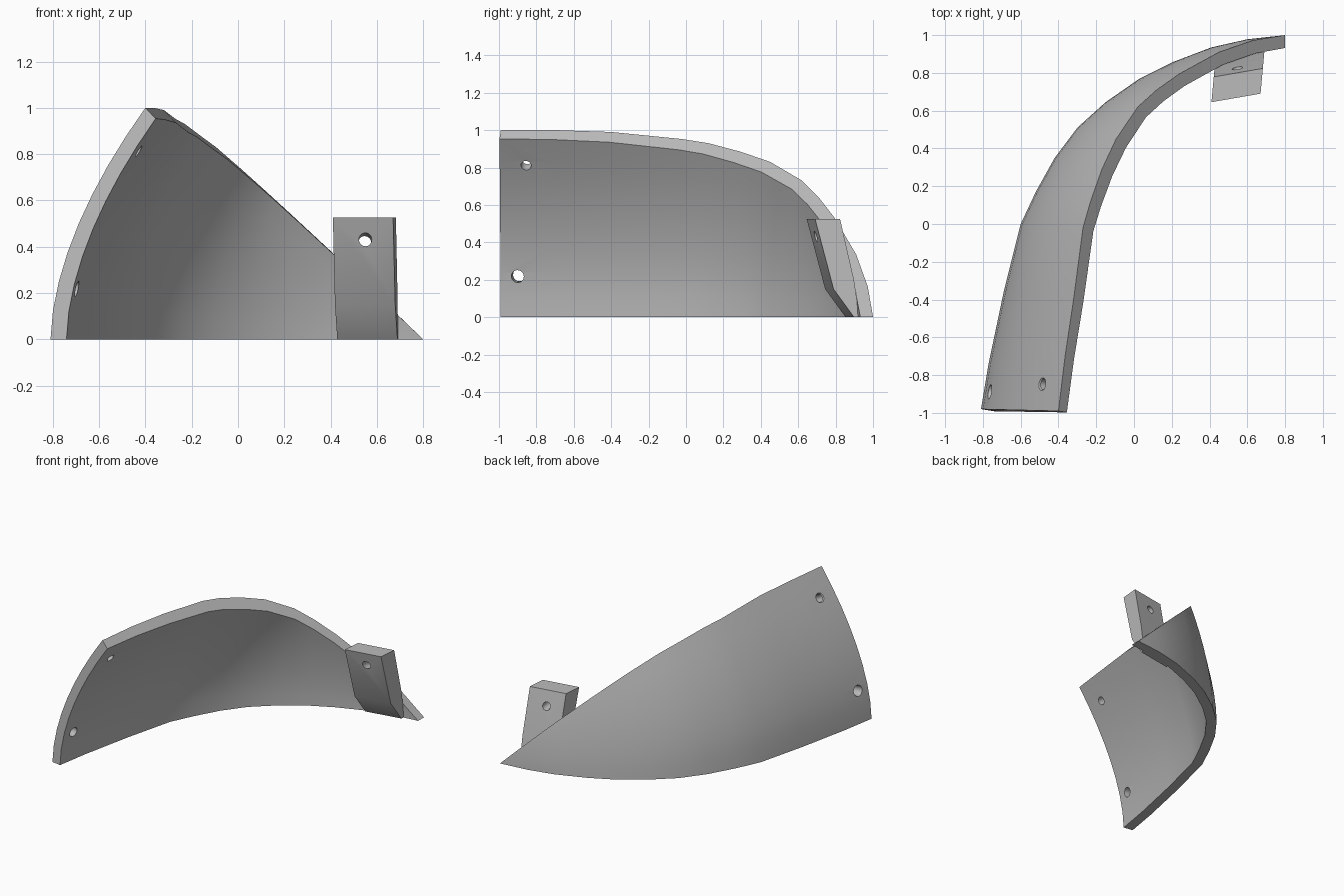
import bpy, bmesh
from mathutils import Vector

cube = bpy.data.objects.get("Cube")
if cube:
    bpy.data.objects.remove(cube, do_unlink=True)

grey = bpy.data.materials.new("plain_grey")
grey.use_nodes = True
colour = (0.5, 0.5, 0.5, 1)
grey.diffuse_color = colour
grey.node_tree.nodes["Principled BSDF"].inputs["Base Color"].default_value = colour

ROWS = 8


def finish(name, bm):
    bmesh.ops.remove_doubles(bm, verts=bm.verts, dist=0.0005)
    bmesh.ops.recalc_face_normals(bm, faces=bm.faces)
    mesh = bpy.data.meshes.new(name)
    bm.to_mesh(mesh)
    bm.free()
    mesh.materials.append(grey)
    obj = bpy.data.objects.new(name, mesh)
    bpy.context.collection.objects.link(obj)
    return obj


def drill(target, centre, axis, stations):
    """Cut a round, possibly stepped hole; stations are (distance along axis, radius)."""
    bm = bmesh.new()
    turn = Vector(axis).to_track_quat('Z', 'Y')
    rings = []
    for dist, radius in stations:
        ring = bmesh.ops.create_circle(bm, segments=20, radius=radius)["verts"]
        for v in ring:
            v.co = Vector(centre) + turn @ (v.co + Vector((0, 0, dist)))
        rings.append(ring)
    for a, b in zip(rings, rings[1:]):
        for i in range(20):
            j = (i + 1) % 20
            bm.faces.new((a[i], a[j], b[j], b[i]))
    bm.faces.new(rings[0])
    bm.faces.new(rings[-1])
    cutter = finish("hole_cutter", bm)
    cutter.hide_render = True
    mod = target.modifiers.new("hole", 'BOOLEAN')
    mod.operation, mod.solver, mod.object = 'DIFFERENCE', 'EXACT', cutter
    bpy.context.view_layer.objects.active = target
    bpy.ops.object.modifier_apply(modifier=mod.name)
    bpy.data.objects.remove(cutter, do_unlink=True)


def smooth(obj, angle):
    bpy.ops.object.select_all(action='DESELECT')
    obj.select_set(True)
    bpy.context.view_layer.objects.active = obj
    bpy.ops.object.shade_smooth_by_angle(angle=angle)


# Curved shell: outer foot curve and outer rim curve, paired
foot = [(-.81, -.98), (-.77, -.74), (-.69, -.36), (-.60, 0), (-.52, .17), (-.42, .35),
        (-.30, .51), (-.15, .645), (.03, .77), (.20, .855), (.41, .935), (.60, .978), (.80, 1)]
rim = [(-.40, -.99, 1), (-.365, -.70, 1), (-.32, -.40, .99), (-.27, -.02, .952),
       (-.23, .12, .93), (-.17, .29, .885), (-.095, .45, .83), (.02, .62, .73),
       (.12, .71, .64), (.24, .795, .53), (.45, .91, .335), (.63, .972, .163), (.80, 1, 0)]
foot = [Vector((*p, 0)) for p in foot]
rim = [Vector(p) for p in rim]
last = len(foot) - 1

bm = bmesh.new()


def column(low, high):
    verts = []
    for r in range(ROWS + 1):
        s = r / ROWS
        p = low.lerp(high, s ** 1.75)
        p.z = high.z * s
        verts.append(bm.verts.new(p))
    return verts


outer, inner = [], []
for i, (low, high) in enumerate(zip(foot, rim)):
    along = (foot[min(i + 1, last)] - foot[max(i - 1, 0)]).normalized()
    inward = Vector((along.y, -along.x, 0))
    in_low = low + inward * 0.07
    in_high = high + inward * (0.045 + 0.025 * min(1, i / 6))
    in_high.z = max(0, high.z - (in_high.x - high.x) * 1.05)
    if i == last:
        in_low = in_high = Vector((0.8, 0.932, 0))
    outer.append(column(low, high))
    inner.append(column(in_low, in_high))


def patch(a, b, c, d):
    bm.faces.new((a, b, c, d))


for i in range(last):
    for r in range(ROWS):
        for grid in (outer, inner):
            patch(grid[i][r], grid[i + 1][r], grid[i + 1][r + 1], grid[i][r + 1])
    for r in (0, ROWS):
        patch(outer[i][r], outer[i + 1][r], inner[i + 1][r], inner[i][r])
for i in (0, last):
    for r in range(ROWS):
        patch(outer[i][r], outer[i][r + 1], inner[i][r + 1], inner[i][r])
shell = finish("curved_shell", bm)

# Countersunk holes near the front edge of the shell
drill(shell, (-.51, -.845, .86), (.82, -.1, -.5),
      [(-.1, .06), (.0, .06), (.035, .028), (.25, .028)])
drill(shell, (-.785, -.885, .23), (.97, -.17, -.13),
      [(-.1, .047), (.0, .047), (.035, .034), (.25, .034)])
smooth(shell, 0.6)

# Mounting bracket: side profile (depth, height) swept across its width
profile = [(0, .525), (.1, .15), (.21, 0), (.24, 0), (.21, .2), (.135, .525)]
bm = bmesh.new()
sides = []
for width in (Vector((0, 0, 0)), Vector((.26, .045, 0))):
    sides.append([bm.verts.new(Vector((.41 + .09 * d, .645 + .99 * d, z)) + width)
                  for d, z in profile])
    bm.faces.new(sides[-1])
for i in range(len(profile)):
    j = (i + 1) % len(profile)
    patch(sides[0][i], sides[0][j], sides[1][j], sides[1][i])
bracket = finish("mounting_bracket", bm)
drill(bracket, (.55, .70, .43), (-.02, .96, -.1), [(-.2, .028), (.3, .028)])
smooth(bracket, 0.5)
